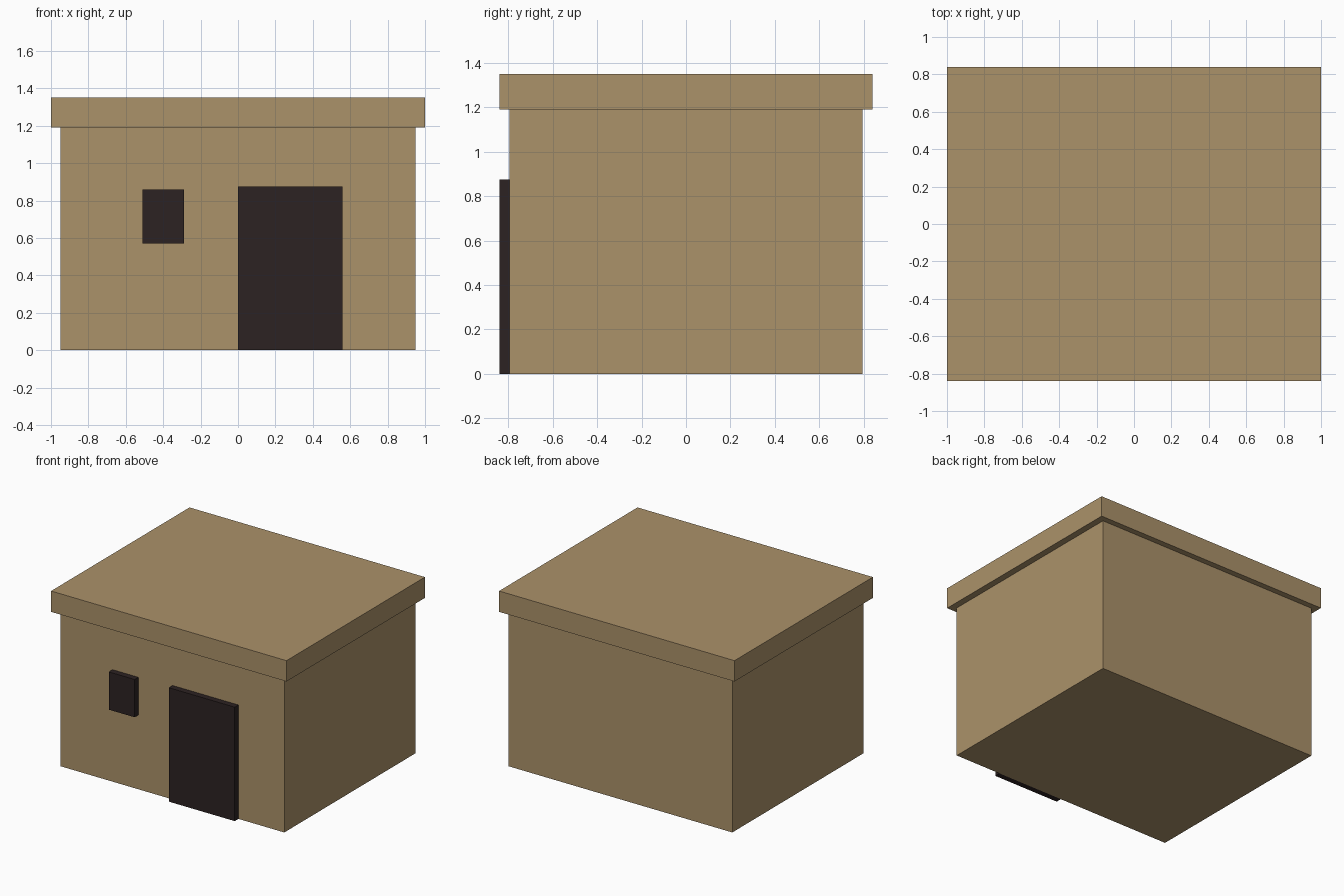
import bpy
import bmesh
from mathutils import Matrix

if "Cube" in bpy.data.objects:
    bpy.data.objects.remove(bpy.data.objects["Cube"])


def material(name, rgb):
    mat = bpy.data.materials.new(name)
    mat.diffuse_color = (*rgb, 1.0)
    mat.use_nodes = True
    mat.node_tree.nodes["Principled BSDF"].inputs["Base Color"].default_value = mat.diffuse_color
    return mat


def box(name, low, high, mat):
    """Axis-aligned box between two corners."""
    size = [h - l for l, h in zip(low, high)]
    centre = [(h + l) / 2 for l, h in zip(low, high)]
    bm = bmesh.new()
    bmesh.ops.create_cube(
        bm, size=1, matrix=Matrix.Translation(centre) @ Matrix.Diagonal((*size, 1)))
    mesh = bpy.data.meshes.new(name)
    bm.to_mesh(mesh)
    bm.free()
    mesh.materials.append(mat)
    obj = bpy.data.objects.new(name, mesh)
    bpy.context.collection.objects.link(obj)
    return obj


clay = material("tan clay", (0.407, 0.287, 0.144))
dark = material("dark brown", (0.0252, 0.0160, 0.0160))

WALL_Y, FRONT_Y = 0.795, -0.84

# Main body and overhanging flat roof
box("walls", (-0.95, -WALL_Y, 0), (0.95, WALL_Y, 1.19), clay)
box("roof", (-1, -0.84, 1.19), (1, 0.84, 1.35), clay)

# Raised dark door and window on the front wall
box("door", (0, FRONT_Y, 0), (0.56, -WALL_Y, 0.875), dark)
box("window", (-0.51, FRONT_Y, 0.57), (-0.29, -WALL_Y, 0.86), dark)
